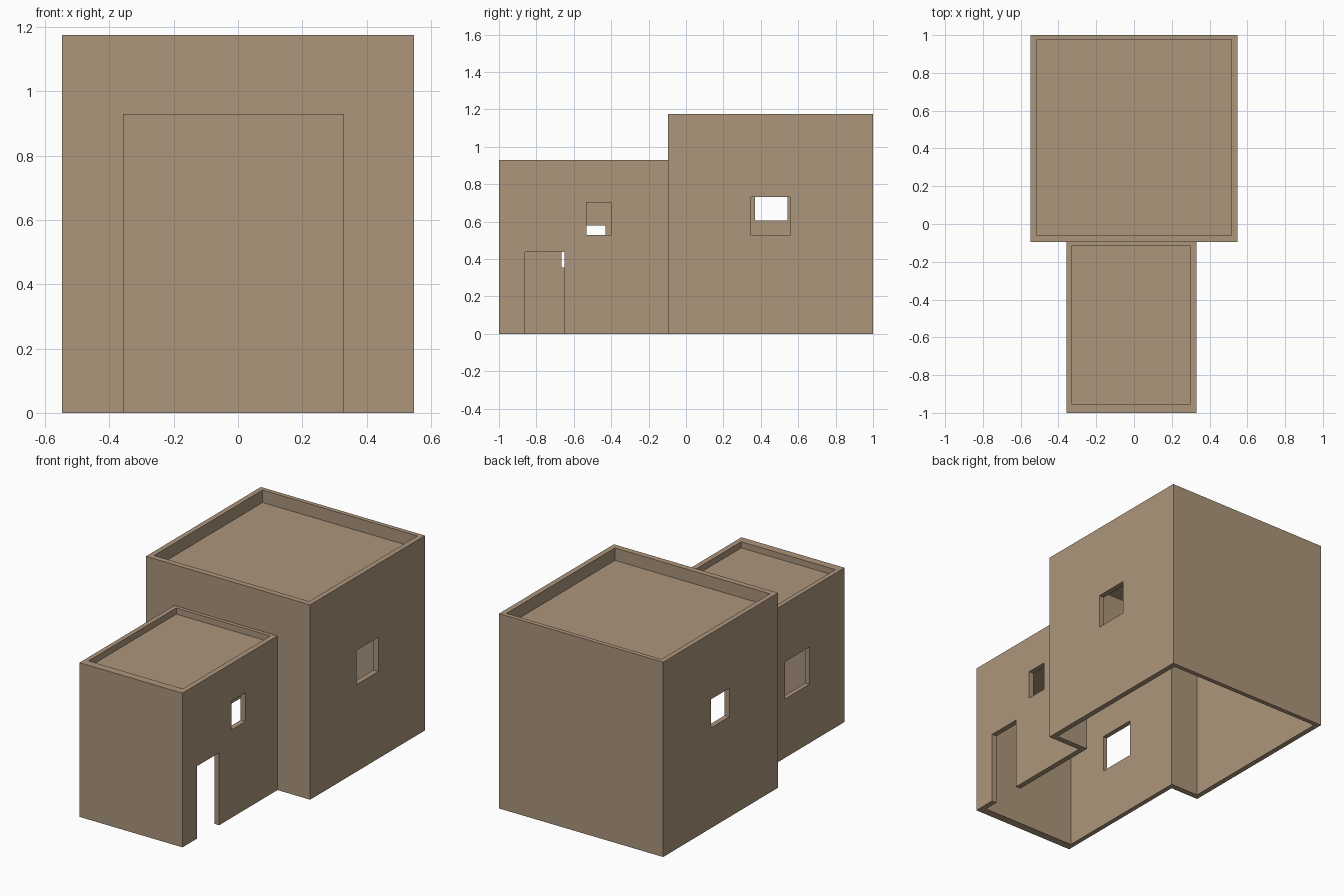
import bpy

if "Cube" in bpy.data.objects:
    bpy.data.objects.remove(bpy.data.objects["Cube"])

# One flat clay colour
clay = bpy.data.materials.new("clay_brown")
clay.diffuse_color = (0.415, 0.303, 0.202, 1)
clay.use_nodes = True
clay.node_tree.nodes["Principled BSDF"].inputs["Base Color"].default_value = clay.diffuse_color


def box(name, x, y, z):
    """Axis-aligned box from (min, max) ranges."""
    bpy.ops.mesh.primitive_cube_add(size=1)
    ob = bpy.context.object
    ob.name = name
    for v in ob.data.vertices:
        v.co = [r[0] if c < 0 else r[1] for c, r in zip(v.co, (x, y, z))]
    ob.data.materials.append(clay)
    return ob


def combine(target, tool, operation):
    """Apply a boolean and throw the tool object away."""
    m = target.modifiers.new("cut", 'BOOLEAN')
    m.operation = operation
    m.solver = 'EXACT'
    m.object = tool
    bpy.context.view_layer.objects.active = target
    bpy.ops.object.modifier_apply(modifier=m.name)
    bpy.data.objects.remove(tool, do_unlink=True)


# Tall back block and lower front block
house = box("adobe_house", (-0.548, 0.548), (-0.095, 1.0), (0, 1.175))
combine(house, box("front_block", (-0.358, 0.33), (-1.0, -0.07), (0, 0.93)), 'UNION')

# Roof recesses leave thin parapets; rooms are open below and joined
cuts = [
    ("back_roof_recess", (-0.517, 0.516), (-0.06, 0.973), (1.10, 1.3)),
    ("front_roof_recess", (-0.33, 0.298), (-0.952, -0.117), (0.893, 1.0)),
    ("back_room", (-0.517, 0.516), (-0.06, 0.973), (-0.1, 1.07)),
    ("front_room", (-0.33, 0.298), (-0.952, 0.1), (-0.1, 0.863)),
    # Door and windows
    ("door", (0.2, 0.4), (-0.86, -0.65), (-0.1, 0.437)),
    ("front_right_window", (0.2, 0.4), (-0.533, -0.40), (0.53, 0.703)),
    ("front_left_window", (-0.45, -0.25), (-0.665, -0.43), (0.355, 0.58)),
    ("back_right_window", (0.4, 0.7), (0.347, 0.555), (0.525, 0.732)),
    ("back_left_window", (-0.7, -0.4), (0.37, 0.543), (0.605, 0.777)),
]
for name, x, y, z in cuts:
    combine(house, box(name, x, y, z), 'DIFFERENCE')

# Single flat material on every face
house.data.materials.clear()
house.data.materials.append(clay)
for p in house.data.polygons:
    p.material_index = 0
    p.use_smooth = False
